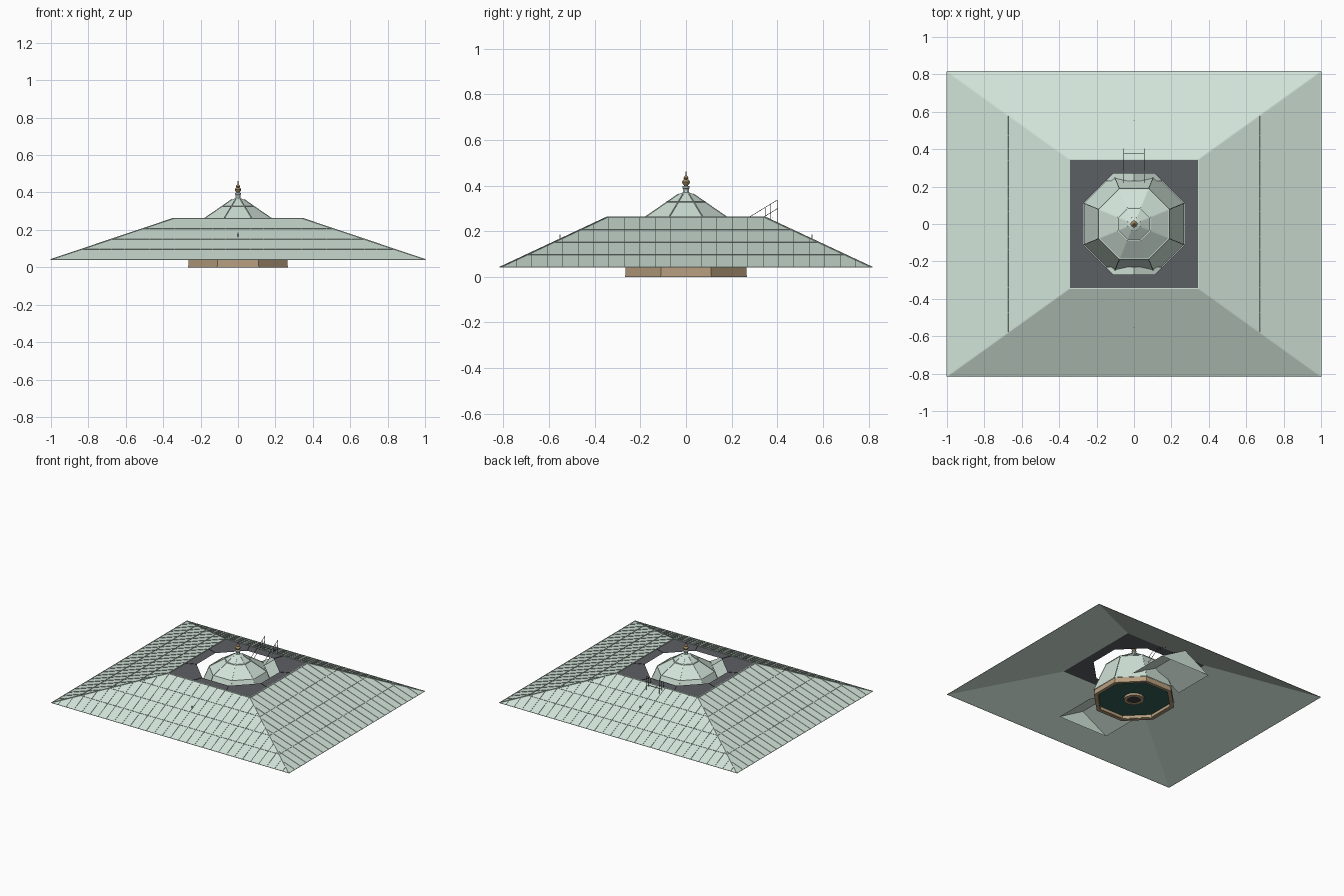
import bpy, bmesh, math
from mathutils import Vector

cube = bpy.data.objects.get("Cube")
if cube:
    bpy.data.objects.remove(cube, do_unlink=True)


def material(name, r, g, b):
    m = bpy.data.materials.new(name)
    m.use_nodes = True
    m.diffuse_color = (r, g, b, 1)
    m.node_tree.nodes["Principled BSDF"].inputs["Base Color"].default_value = (r, g, b, 1)
    return m


COPPER = material("pale_copper", .64, .77, .69)
DECK = material("deck_grey", .107, .115, .124)
WOOD = material("light_wood", .48, .35, .215)
GREEN = material("ceiling_green", .035, .12, .09)
BRASS = material("brass", .36, .25, .12)
IRON = material("dark_iron", .05, .05, .05)

EX, EY, TOP, EAVE, DZ = 1.0, .815, .345, .04, .26


def finish(name, bm, mat):
    mesh = bpy.data.meshes.new(name)
    bm.to_mesh(mesh)
    bm.free()
    ob = bpy.data.objects.new(name, mesh)
    mesh.materials.append(mat)
    bpy.context.collection.objects.link(ob)
    return ob


def faces(name, polys, mat):
    bm = bmesh.new()
    for p in polys:
        bm.faces.new([bm.verts.new(v) for v in p])
    bmesh.ops.remove_doubles(bm, verts=bm.verts, dist=1e-5)
    return finish(name, bm, mat)


def bar(bm, a, b, normal=(0, 0, 1), w=.002, h=.003):
    # Rectangular strip standing just clear of a surface between two points
    a, b, n = Vector(a), Vector(b), Vector(normal).normalized()
    side = (b - a).cross(n).normalized() * w / 2
    vs = [bm.verts.new(p + s * side + k * n * h)
          for p in (a, b) for s, k in ((-1, .1), (1, .1), (1, 1), (-1, 1))]
    for i in range(4):
        j = (i + 1) % 4
        bm.faces.new((vs[i], vs[j], vs[j + 4], vs[i + 4]))
    bm.faces.new(vs[3::-1])
    bm.faces.new(vs[4:])


def lathe(name, profile, sides, mat, closed=False):
    bm = bmesh.new()
    turn = math.pi / sides
    rings = [[bm.verts.new((r * math.cos(turn * (2 * i + 1)), r * math.sin(turn * (2 * i + 1)), z))
              for i in range(sides)] for r, z in profile]
    pairs = list(zip(rings, rings[1:])) + ([(rings[-1], rings[0])] if closed else [])
    for lo, hi in pairs:
        for i in range(sides):
            j = (i + 1) % sides
            bm.faces.new((lo[i], lo[j], hi[j], hi[i]))
    return finish(name, bm, mat)


# Main hipped roof, open underneath
def corners(x, y, z):
    return [(-x, -y, z), (x, -y, z), (x, y, z), (-x, y, z)]


low, high = corners(EX, EY, EAVE), corners(TOP, TOP, DZ)
faces("main_roof", [(low[i], low[(i + 1) % 4], high[(i + 1) % 4], high[i]) for i in range(4)], COPPER)

# Standing seams on each slope, cut off at the hips
bm = bmesh.new()
STEP, ROWS = .0675, 4
for k in range(4):
    half, depth = (EX, EY) if k % 2 == 0 else (EY, EX)
    ca, sa = round(math.cos(k * math.pi / 2)), round(math.sin(k * math.pi / 2))

    def on_slope(u, t):
        v = -(depth + (TOP - depth) * t)
        return (u * ca - v * sa, u * sa + v * ca, EAVE + (DZ - EAVE) * t)

    out = (sa * (DZ - EAVE), -ca * (DZ - EAVE), depth - TOP)
    count = int(half / STEP)
    for i in range(-count, count + 1):
        u = i * STEP
        bar(bm, on_slope(u, 0), on_slope(u, min(1, (half - abs(u)) / (half - TOP))), out)
    for r in range(1, ROWS):
        t = r / ROWS
        u = half + (TOP - half) * t
        bar(bm, on_slope(-u, t), on_slope(u, t), out)
finish("roof_seams", bm, COPPER)

# Hip caps, eave trim and deck edge
bm = bmesh.new()
for i in range(4):
    bar(bm, low[i], high[i], w=.006, h=.004)
    bar(bm, low[i], low[(i + 1) % 4], w=.004)
    bar(bm, high[i], high[(i + 1) % 4], w=.006, h=.004)
finish("roof_trim", bm, COPPER)


# Flat deck with an octagonal opening
def octagon(apothem, z):
    r = apothem / math.cos(math.pi / 8)
    return [(r * math.cos(math.pi / 8 * (2 * i + 1)), r * math.sin(math.pi / 8 * (2 * i + 1)), z)
            for i in range(8)]


inner = octagon(.27, DZ)
outer = [(x * TOP / .27, y * TOP / .27, z) for x, y, z in inner]
polys = []
for i in range(8):
    j = (i + 1) % 8
    p = [inner[i], outer[i]]
    if i % 2 == 0:
        p.append((math.copysign(TOP, outer[i][0] + outer[j][0]),
                  math.copysign(TOP, outer[i][1] + outer[j][1]), DZ))
    polys.append(p + [outer[j], inner[j]])
faces("roof_deck", polys, DECK)
bm = bmesh.new()
for i in range(8):
    bar(bm, inner[i], outer[i])
finish("deck_seams", bm, DECK)

# Octagonal cupola
SEC = 1 / math.cos(math.pi / 8)
dome = [(.268, .04), (.187, .255), (.085, .325), (.032, .362), (.014, .37), (.012, .39)]
lathe("cupola", [(r * SEC, z) for r, z in dome], 8, COPPER)
bm = bmesh.new()
for (r0, z0), (r1, z1) in zip(dome[:3], dome[1:4]):
    a, b = octagon(r0, z0), octagon(r1, z1)
    for i in range(8):
        bar(bm, a[i], b[i], (a[i][0], a[i][1], .2), w=.005)
        if z0 > .2:
            bar(bm, a[i], a[(i + 1) % 8], w=.006, h=.004)
finish("cupola_ribs", bm, COPPER)

# Finial
lathe("finial_collar", [(.012, .385), (.017, .39), (.017, .396), (.007, .4)], 12, COPPER)
ball = lathe("finial_beads", [(.006, .398), (.015, .407), (.018, .416), (.013, .424), (.007, .427),
                              (.012, .433), (.007, .441), (.003, .445)], 12, BRASS)
lathe("finial_spike", [(.003, .443), (.003, .452), (.0005, .465)], 8, BRASS)

# Lower octagonal frame and ceiling
lathe("ceiling_frame", [(r * SEC, z) for r, z in
                        ((.265, .003), (.265, .04), (.24, .04), (.24, .003))], 8, WOOD, True)
lathe("frame_lip", [(r * SEC, z) for r, z in
                    ((.268, 0), (.268, .006), (.245, .006), (.245, 0))], 8, WOOD, True)
faces("ceiling", [octagon(.242, .025)[::-1]], GREEN)
lathe("ceiling_ring", [(.07, .008), (.07, .025), (.048, .025), (.048, .008)], 16, WOOD, True)
lathe("ceiling_boss", [(.05, .025), (.05, .012), (.001, .012)], 16, IRON)

# Cross gable beneath the main roof, split around the cupola, with end walls
GX, GY, RIDGE, IN = .21, .55, .16, .23
polys = []
for e in (-1, 1):
    for s in (-1, 1):
        polys.append([(0, e * GY, RIDGE), (s * GX, e * GY, EAVE), (s * GX, e * IN, EAVE), (0, e * IN, RIDGE)])
    polys.append([(-GX, e * GY, EAVE), (GX, e * GY, EAVE), (0, e * GY, RIDGE)])
faces("cross_gable", polys, COPPER)
bm = bmesh.new()
for e in (-1, 1):
    bar(bm, (0, e * GY, RIDGE), (0, e * GY, .185), (0, e, 0), w=.004, h=.004)
finish("gable_spikes", bm, COPPER)

# Sloping handrails at the back
bm = bmesh.new()


def rail_height(y):
    return .225 + (y - .22) * .61


for x in (-.055, .055):
    for drop in (0, .038):
        bar(bm, (x, .22, rail_height(.22) - drop), (x, .4, rail_height(.4) - drop))
    for y in (.345, .37, .4):
        bar(bm, (x, y, .225), (x, y, rail_height(y)), (0, 1, 0))
bar(bm, (-.055, .378, DZ), (.055, .378, DZ))
finish("access_rails", bm, DECK)

# Smooth only the round beads
bpy.ops.object.select_all(action='DESELECT')
ball.select_set(True)
bpy.context.view_layer.objects.active = ball
bpy.ops.object.shade_smooth_by_angle()
